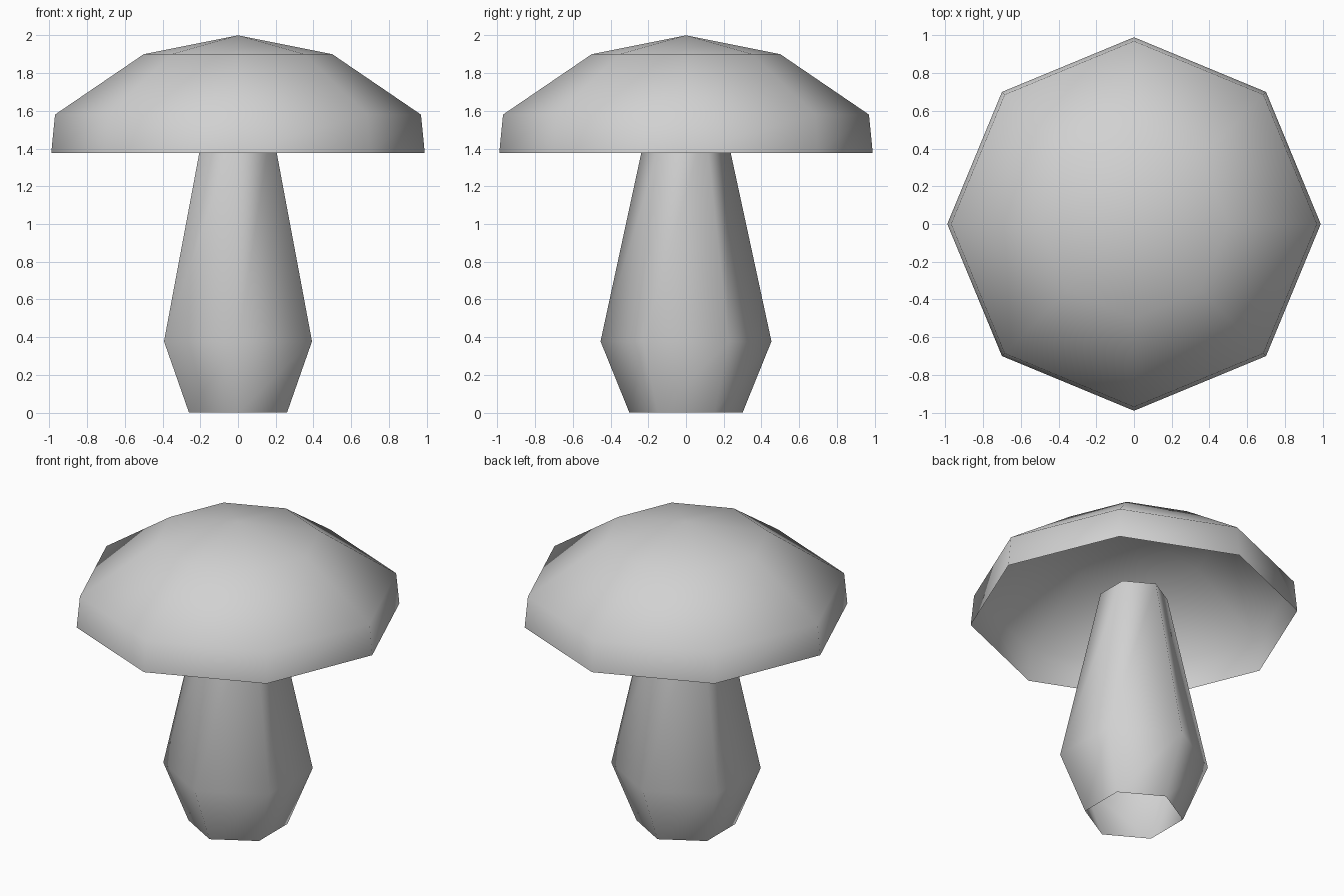
import bpy, bmesh, math

cube = bpy.data.objects.get("Cube")
if cube:
    bpy.data.objects.remove(cube, do_unlink=True)

grey = bpy.data.materials.new("light_grey")
grey.use_nodes = True
COLOUR = (0.64, 0.64, 0.64, 1)
grey.diffuse_color = COLOUR
grey.node_tree.nodes["Principled BSDF"].inputs["Base Color"].default_value = COLOUR


def lathe(name, profile, sides, turn=0.0):
    """Turn a (radius, z) profile around z into a thin shell; radius 0 is a point."""
    bm = bmesh.new()
    rings = []
    for radius, z in profile:
        if radius == 0:
            rings.append([bm.verts.new((0, 0, z))] * sides)
            continue
        angles = [turn + math.tau * i / sides for i in range(sides)]
        rings.append([bm.verts.new((radius * math.cos(a), radius * math.sin(a), z))
                      for a in angles])
    for low, high in zip(rings, rings[1:]):
        for i in range(sides):
            j = (i + 1) % sides
            corners = dict.fromkeys((low[i], low[j], high[j], high[i]))
            face = bm.faces.new(list(corners))
            face.smooth = True
    mesh = bpy.data.meshes.new(name)
    bm.to_mesh(mesh)
    bm.free()
    mesh.materials.append(grey)
    obj = bpy.data.objects.new(name, mesh)
    bpy.context.collection.objects.link(obj)


# Six-sided bulging stem, an open tube ending inside the hollow cap
lathe("stem", [(0.3, 0), (0.453, 0.378), (0.205, 1.525)], 6, math.pi / 2)

# Eight-sided domed cap, an open shell seen from inside below
lathe("cap", [(0.99, 1.377), (0.97, 1.58), (0.5, 1.9), (0, 2.0)], 8)
